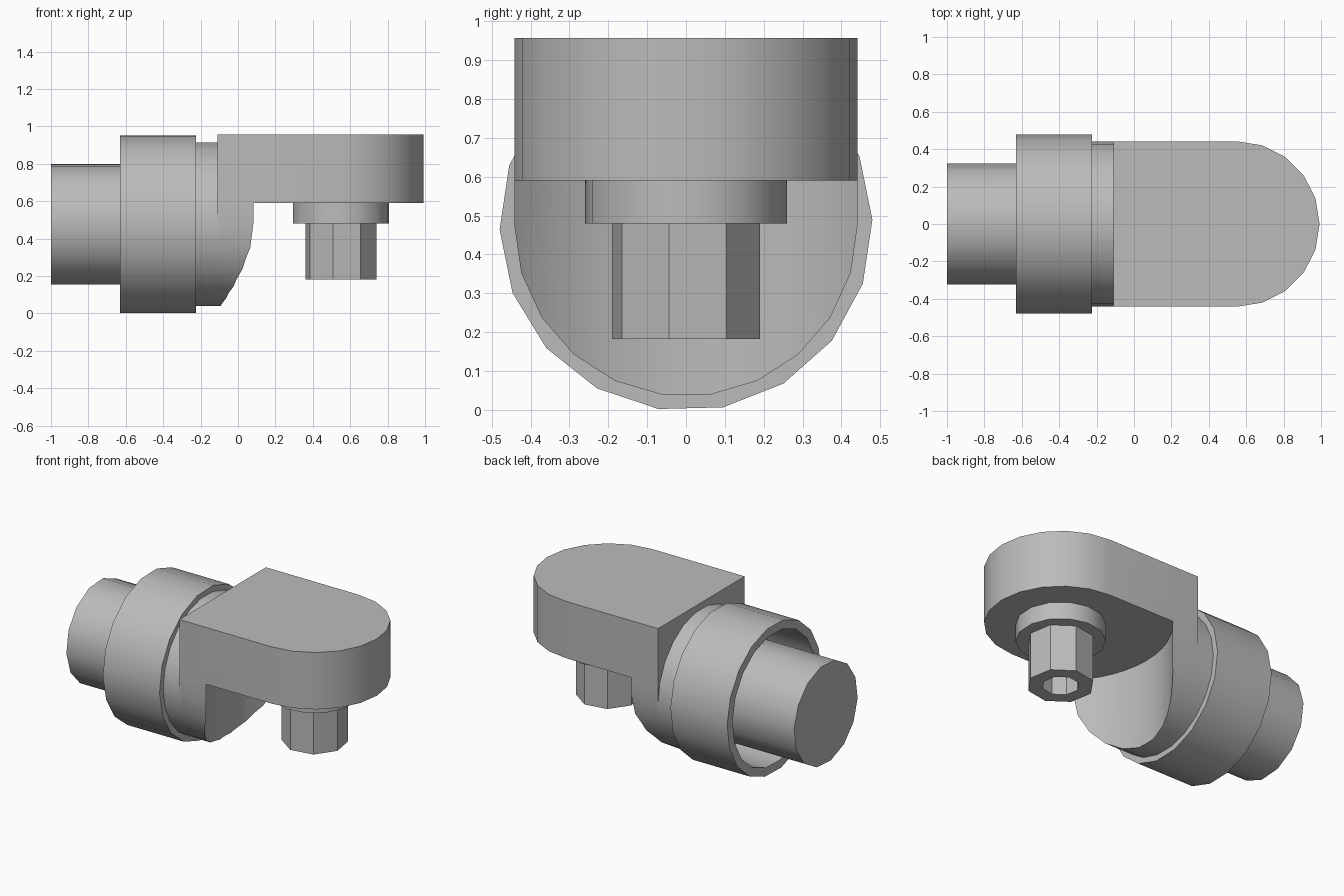
import bpy, bmesh, math
from math import radians, cos, sin, pi

cube = bpy.data.objects.get("Cube")
if cube:
    bpy.data.objects.remove(cube, do_unlink=True)

grey = bpy.data.materials.new("plain grey")
grey.use_nodes = True
GREY = (0.5, 0.5, 0.5, 1)
grey.diffuse_color = GREY
grey.node_tree.nodes["Principled BSDF"].inputs["Base Color"].default_value = GREY

AXIS_Z = 0.477    # height of the horizontal axis
PIN_X = 0.55      # position of the vertical axis
BODY_R = 0.442
HEAD_Z, TOP_Z = 0.59, 0.957
BACK_X = -0.11


def finish(name, bm):
    bmesh.ops.recalc_face_normals(bm, faces=bm.faces)
    mesh = bpy.data.meshes.new(name)
    bm.to_mesh(mesh)
    bm.free()
    mesh.materials.append(grey)
    obj = bpy.data.objects.new(name, mesh)
    bpy.context.collection.objects.link(obj)
    return obj


def smooth(obj):
    bpy.ops.object.select_all(action="DESELECT")
    obj.select_set(True)
    bpy.context.view_layer.objects.active = obj
    bpy.ops.object.shade_smooth_by_angle(angle=radians(40))


def turned(name, rings, sides, phase=0, upright=False, closed=False):
    """Turned part from (position, radius) rings along x, or along z if upright."""
    bm = bmesh.new()
    loops = []
    for pos, r in rings:
        loop = []
        for i in range(sides):
            a = radians(phase) + 2 * pi * i / sides
            u, v = r * cos(a), r * sin(a)
            loop.append(bm.verts.new((PIN_X + u, v, pos) if upright else (pos, u, AXIS_Z + v)))
        loops.append(loop)
    pairs = list(zip(loops, loops[1:]))
    if closed:
        pairs.append((loops[-1], loops[0]))
    else:
        bm.faces.new(loops[0])
        bm.faces.new(loops[-1])
    for a, b in pairs:
        for i in range(sides):
            j = (i + 1) % sides
            bm.faces.new((a[i], a[j], b[j], b[i]))
    return finish(name, bm)


def extruded(name, points, offset):
    bm = bmesh.new()
    face = bm.faces.new([bm.verts.new(p) for p in points])
    ext = bmesh.ops.extrude_face_region(bm, geom=[face])
    moved = [v for v in ext["geom"] if isinstance(v, bmesh.types.BMVert)]
    bmesh.ops.translate(bm, verts=moved, vec=offset)
    return finish(name, bm)


def combine(obj, other, operation):
    mod = obj.modifiers.new(operation.lower(), "BOOLEAN")
    mod.operation, mod.solver, mod.object = operation, "EXACT", other
    bpy.context.view_layer.objects.active = obj
    bpy.ops.object.modifier_apply(modifier=mod.name)
    bpy.data.objects.remove(other, do_unlink=True)


# Turned parts on the horizontal axis
shaft = turned("shaft", [(-1, 0.325), (-0.28, 0.325)], 14, 4)
collar = turned("collar", [(-0.63, 0.48), (-0.225, 0.48), (-0.225, 0.425), (-0.63, 0.425)],
                18, 1.5, closed=True)
neck = turned("neck", [(-0.3, BODY_R), (-0.1, BODY_R)], 22)

# Saddle: rounded underside, hollowed by an upright cylinder around the pin
arc = [-pi * i / 11 for i in range(12)]
profile = [(BACK_X, BODY_R * cos(a), AXIS_Z + BODY_R * sin(a)) for a in arc]
profile += [(BACK_X, -BODY_R, HEAD_Z), (BACK_X, BODY_R, HEAD_Z)]
saddle = extruded("saddle", profile, (0.4, 0, 0))
cutter = turned("saddle_cutter", [(-0.2, 0.645), (0.8, 0.645)], 48, upright=True)
cutter.hide_render = True
combine(saddle, cutter, "DIFFERENCE")

# Head: flat block with a half-round end
outline = [(PIN_X + BODY_R * cos(a), BODY_R * sin(a), HEAD_Z)
           for a in [-pi / 2 + pi * i / 10 for i in range(11)]]
outline += [(BACK_X, BODY_R, HEAD_Z), (BACK_X, -BODY_R, HEAD_Z)]
head = extruded("head", outline, (0, 0, TOP_Z - HEAD_Z))
combine(head, saddle, "UNION")

# Pin with a blind hole, and its shoulder
shoulder = turned("pin_shoulder", [(0.6, 0.26), (0.48, 0.26)], 14, 9.7, upright=True)
pin = turned("pin", [(0.5, 0.195), (0.183, 0.195), (0.183, 0.108), (0.4, 0.108)],
             8, -12.8, upright=True)

for part in (shaft, collar, neck, head, shoulder, pin):
    smooth(part)
